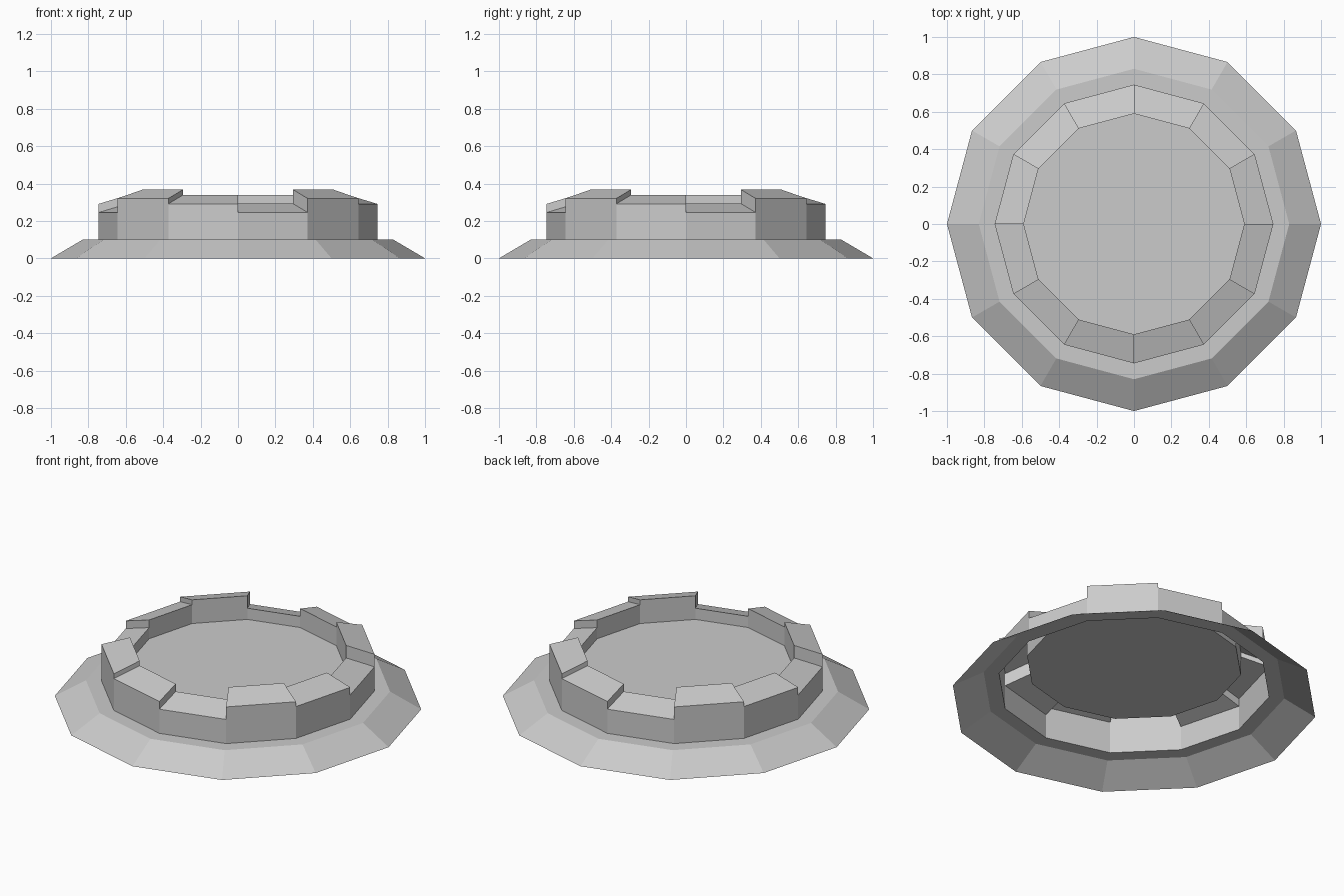
import bpy, bmesh
from math import cos, sin, tau

if "Cube" in bpy.data.objects:
    bpy.data.objects.remove(bpy.data.objects["Cube"])

SIDES = 12
SKIRT_TOP_R, WALL_R, INNER_R = 0.83, 0.745, 0.59
LEDGE_Z, FLOOR_Z, RISE = 0.10, 0.225, 0.047
HEIGHTS = (0.245, 0.32, 0.291)      # low, high, middle blocks, repeating around


def point(bm, k, r, z):
    a = tau * k / SIDES
    return bm.verts.new((r * cos(a), r * sin(a), z))


def sweep_side(bm, k, profile):
    """Sweep an (r, z) profile across one side of the polygon."""
    left = [point(bm, k, r, z) for r, z in profile]
    right = [point(bm, k + 1, r, z) for r, z in profile]
    for i in range(len(profile) - 1):
        bm.faces.new((left[i], right[i], right[i + 1], left[i + 1]))


def finish(bm, name):
    bmesh.ops.remove_doubles(bm, verts=bm.verts, dist=1e-4)
    mesh = bpy.data.meshes.new(name)
    bm.to_mesh(mesh)
    bm.free()
    bpy.context.collection.objects.link(bpy.data.objects.new(name, mesh))


# Sloping skirt with a flat ledge
bm = bmesh.new()
for k in range(SIDES):
    sweep_side(bm, k, [(1, 0), (SKIRT_TOP_R, LEDGE_Z), (WALL_R, LEDGE_Z)])
finish(bm, "skirt")

# Stepped wall: each side has its own height and a sloped top
bm = bmesh.new()
for k in range(SIDES):
    h, h_next = HEIGHTS[k % 3], HEIGHTS[(k + 1) % 3]
    sweep_side(bm, k, [(WALL_R, LEDGE_Z), (WALL_R, h),
                       (INNER_R, h + RISE), (INNER_R, FLOOR_Z)])
    # end face of the step between neighbouring blocks
    bm.faces.new([point(bm, k + 1, r, z) for r, z in (
        (INNER_R, h + RISE), (WALL_R, h), (WALL_R, h_next), (INNER_R, h_next + RISE))])
finish(bm, "stepped_wall")

# Sunken floor
bm = bmesh.new()
bm.faces.new([point(bm, k, INNER_R, FLOOR_Z) for k in range(SIDES)])
finish(bm, "floor")
